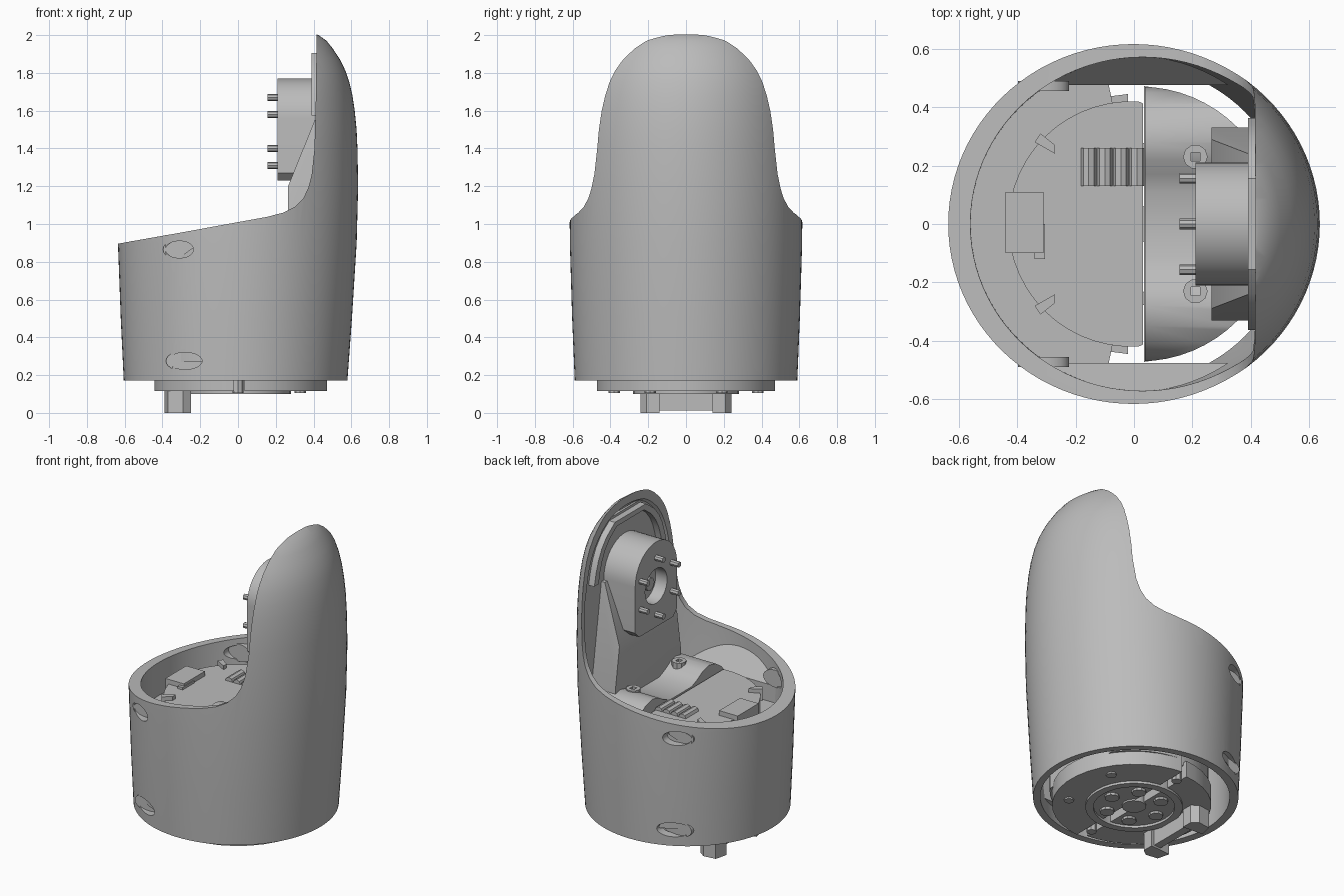
import bpy, bmesh, math

if "Cube" in bpy.data.objects:
    bpy.data.objects.remove(bpy.data.objects["Cube"], do_unlink=True)

grey = bpy.data.materials.new("plain_grey")
grey.use_nodes = True
grey.diffuse_color = (0.5, 0.5, 0.5, 1)
grey.node_tree.nodes["Principled BSDF"].inputs["Base Color"].default_value = (0.5, 0.5, 0.5, 1)

# Outer wall profile: (height, radius)
WALL = [(0.1, 0.588), (0.17, 0.592), (0.5, 0.612), (0.9, 0.632), (1.2, 0.636), (1.4, 0.63),
        (1.5, 0.624), (1.6, 0.613), (1.68, 0.6), (1.75, 0.583), (1.81, 0.562), (1.87, 0.532),
        (1.93, 0.492), (1.97, 0.459), (2.0, 0.417), (2.02, 0.36), (2.04, 0.2)]


def finish(bm, name, angle=35):
    bmesh.ops.recalc_face_normals(bm, faces=bm.faces)
    mesh = bpy.data.meshes.new(name)
    bm.to_mesh(mesh)
    bm.free()
    mesh.materials.append(grey)
    mesh.shade_smooth()
    mesh.set_sharp_from_angle(angle=math.radians(angle))
    obj = bpy.data.objects.new(name, mesh)
    bpy.context.collection.objects.link(obj)
    return obj


def prism(name, outline, axis, lo, hi):
    """Extrude a closed outline along an axis."""
    def place(p, t):
        return {"x": (t, p[0], p[1]), "y": (p[0], t, p[1]), "z": (p[0], p[1], t)}[axis]
    bm = bmesh.new()
    rings = [[bm.verts.new(place(p, t)) for p in outline] for t in (lo, hi)]
    n = len(outline)
    for ring in rings:
        bm.faces.new(ring)
    for i in range(n):
        j = (i + 1) % n
        bm.faces.new((rings[0][i], rings[0][j], rings[1][j], rings[1][i]))
    return finish(bm, name)


def box(name, x, y, z):
    return prism(name, [(x[0], y[0]), (x[1], y[0]), (x[1], y[1]), (x[0], y[1])], "z", *z)


def arc(cx, cy, rx, ry=None, start=0, end=360, n=32):
    full = end - start == 360
    steps = n if full else n - 1
    angles = [math.radians(start + (end - start) * i / steps) for i in range(n)]
    return [(cx + rx * math.cos(a), cy + (ry or rx) * math.sin(a)) for a in angles]


def revolve(name, inset, drift, sides=96):
    """Dome solid whose section is slightly oval and leans with height."""
    bm = bmesh.new()
    rings = []
    for z, r in WALL:
        r -= inset
        cx = -0.015 * (1 - z / 1.2) + drift * min(1, z)
        squash = 1 - 0.03 * min(1, z)
        zz = z - inset if z > 1.5 else z
        if inset and z < 0.15:
            zz = 0.02
        rings.append([bm.verts.new((x, y, zz)) for x, y in arc(cx, 0, r, r * squash, n=sides)])
    for a, b in zip(rings, rings[1:]):
        for i in range(sides):
            j = (i + 1) % sides
            bm.faces.new((a[i], a[j], b[j], b[i]))
    bm.faces.new(rings[0])
    bm.faces.new(rings[-1])
    return finish(bm, name)


def cut(obj, cutters):
    """Subtract the cutters, bake the result and drop the cutters."""
    for c in cutters:
        c.hide_render = True
        mod = obj.modifiers.new("cut", "BOOLEAN")
        mod.operation, mod.solver, mod.object = "DIFFERENCE", "EXACT", c
    bpy.context.view_layer.update()
    graph = bpy.context.evaluated_depsgraph_get()
    mesh = bpy.data.meshes.new_from_object(obj.evaluated_get(graph))
    obj.modifiers.clear()
    obj.data = mesh
    mesh.shade_smooth()
    mesh.set_sharp_from_angle(angle=math.radians(35))
    for c in cutters:
        bpy.data.objects.remove(c, do_unlink=True)


# Shell: hollow dome, sloped opening, open bottom and side screw holes with seats
shell = revolve("shell", 0, 0)
opening = prism("opening_cutter", [
    (-1, 0.83), (-0.64, 0.895), (-0.3, 0.955), (0, 1.01), (0.15, 1.037), (0.24, 1.06), (0.3, 1.09),
    (0.345, 1.135), (0.372, 1.19), (0.39, 1.26), (0.405, 1.4), (0.413, 1.7), (0.418, 2.3),
    (-1, 2.3)], "y", -1, 1)
cutters = [revolve("cavity_cutter", 0.046, 0.033), opening,
           box("bottom_cutter", (-1, 1), (-1, 1), (0, 0.172))]
for side in (-1, 1):
    for x, z, w in ((-0.31, 0.865, 0.075), (-0.28, 0.275, 0.09)):
        cutters.append(prism("hole_cutter", arc(x, z, w, 0.045, n=24), "y",
                             *sorted((side * 0.4, side * 0.8))))
        prism("screw_seat", arc(x, z, w + 0.012, 0.055, n=24), "y",
              *sorted((side * 0.455, side * 0.49)))
cut(shell, cutters)

# Inner panel of the upright shield, with a raised arch along its top edge
panel, arch = [], []
for z, r in WALL:
    if 0.8 < z < 1.96:
        y = math.sqrt((r - 0.03) ** 2 - 0.43 ** 2) * 0.97
        panel.append((y, z - 0.01))
        if z > 1.55:
            arch.append((y * 0.95, z - 0.025))
panel += [(-y, z) for y, z in reversed(panel)]
arch += [(-y, z) for y, z in reversed(arch)]
prism("shield_panel", panel, "x", 0.43, 0.445)
prism("shield_arch", arch + [(y * 0.88, 1.59 + (z - 1.59) * 0.9) for y, z in reversed(arch)],
      "x", 0.39, 0.435)

# Inner side walls, sloping down from the rim, and the ledge around the low side
for side in (-1, 1):
    half = math.degrees(math.acos(0.475 / 0.575))
    wall = prism("side_wall", arc(0, 0, 0.575, start=side * 90 - half, end=side * 90 + half, n=20),
                 "z", 0.27, 1.0)
    cut(wall, [prism("slope_cutter", [(side * 0.3, 0.8), (side * 0.47, 0.8), (side * 0.6, 0.98),
                                      (side * 0.6, 1.3), (side * 0.3, 1.3)], "x", -1, 1)])
prism("ledge", arc(-0.005, 0, 0.565, start=100, end=260, n=32)
      + arc(0, 0, 0.4, start=260, end=100, n=32), "z", 0.66, 0.7)

# Split inner body: drum on the low side, saddle on the shield side
TOP = 0.85
prism("drum", [(min(x, 0.03), y) for x, y in arc(-0.01, 0, 0.42, start=45, end=315, n=40)],
      "z", 0.2, TOP)
saddle_half = [(0.47, 0.2), (0.47, 0.76), (0.45, 0.82), (0.41, 0.87), (0.35, 0.91), (0.28, 0.925),
               (0.22, 0.91), (0.17, 0.88), (0.11, 0.855)]
saddle = prism("saddle", saddle_half + [(-y, z) for y, z in reversed(saddle_half)], "x", 0.037, 0.4)
trim = prism("saddle_trim", arc(0.037, 0, 0.8, n=48), "z", 0, 1.2)
cut(trim, [prism("trim_core", arc(0.02, 0, 0.47, n=64), "z", -0.1, 1.3)])
cut(saddle, [trim])

# Details on the drum top
for i in range(4):
    prism("terminal", arc(-0.155 + i * 0.055, TOP, 0.026, 0.025, n=8), "y", 0.13, 0.26)
box("connector_block", (-0.44, -0.31), (-0.1, 0.11), (0.78, TOP + 0.03))
box("connector_step", (-0.34, -0.305), (-0.12, 0.0), (0.8, TOP + 0.015))
for side in (-1, 1):
    prism("clip", [(-0.34, side * 0.28), (-0.27, side * 0.24), (-0.27, side * 0.27),
                   (-0.32, side * 0.31)], "z", 0.8, TOP + 0.025)
    screw = prism("saddle_screw", arc(0.21, side * 0.23, 0.042, n=10), "z", 0.85, 0.93)
    cut(screw, [box("socket", (0.195, 0.225), (side * 0.23 - 0.015, side * 0.23 + 0.015), (0.9, 1))])

# Upright bracket, flared at the foot, its front leaning back above the housing base
bracket = prism("bracket", [(-0.33, 0.82), (0.33, 0.82), (0.33, 0.94), (0.235, 1.55),
                            (-0.235, 1.55), (-0.33, 0.94)], "x", 0.265, 0.43)
cut(bracket, [prism("lean_cutter", [(0.2, 1.2), (0.265, 1.2), (0.41, 1.56), (0.2, 1.6)],
                    "y", -1, 1)])

# Motor housing with recessed ring and six pins
housing = prism("motor_housing", [(-0.17, 1.23), (0.17, 1.23), (0.21, 1.27)]
                + arc(0, 1.56, 0.21, start=0, end=180, n=24) + [(-0.21, 1.27)], "x", 0.21, 0.43)
cut(housing, [prism("recess_cutter", arc(0, 1.49, 0.11, n=32), "x", 0.1, 0.29)])
prism("motor_shaft", arc(0, 1.49, 0.04, n=12), "x", 0.25, 0.3)
for i in range(6):
    a = math.radians(90 + 60 * i)
    prism("pin", arc(0.18 * math.cos(a), 1.49 + 0.18 * math.sin(a), 0.018, n=8), "x", 0.155, 0.22)

# Underside plates, hub ring and bolts
prism("base_plate_low", [(min(x, -0.02), y) for x, y in arc(0, 0, 0.445, start=60, end=300, n=24)],
      "z", 0.115, 0.22)
prism("base_plate_high", [(max(x, 0.035), y) for x, y in arc(0, 0, 0.472, start=-120, end=120, n=24)],
      "z", 0.115, 0.22)
hub = prism("hub_ring", arc(0, 0, 0.28, n=32), "z", 0.1, 0.2)
cut(hub, [prism("hub_cutter", arc(0, 0, 0.235, n=32), "z", 0, 0.3)])
prism("hub_core", arc(0, 0, 0.07, n=16), "z", 0.105, 0.2)
for i in range(6):
    a = math.radians(60 * i)
    prism("hub_bolt", arc(0.165 * math.cos(a), 0.165 * math.sin(a), 0.042, n=10), "z", 0.1, 0.2)
    a = math.radians(60 * i + 30)
    prism("plate_screw", arc(0.38 * math.cos(a), 0.38 * math.sin(a), 0.03, n=8), "z", 0.105, 0.2)

# Locating feet under the low side
box("foot_bar", (-0.32, -0.27), (-0.15, 0.15), (0.012, 0.15))
for side in (-1, 1):
    prism("foot", [(-0.39, side * 0.15), (-0.25, side * 0.14), (-0.25, side * 0.21),
                   (-0.29, side * 0.24), (-0.37, side * 0.23)], "z", 0, 0.15)
